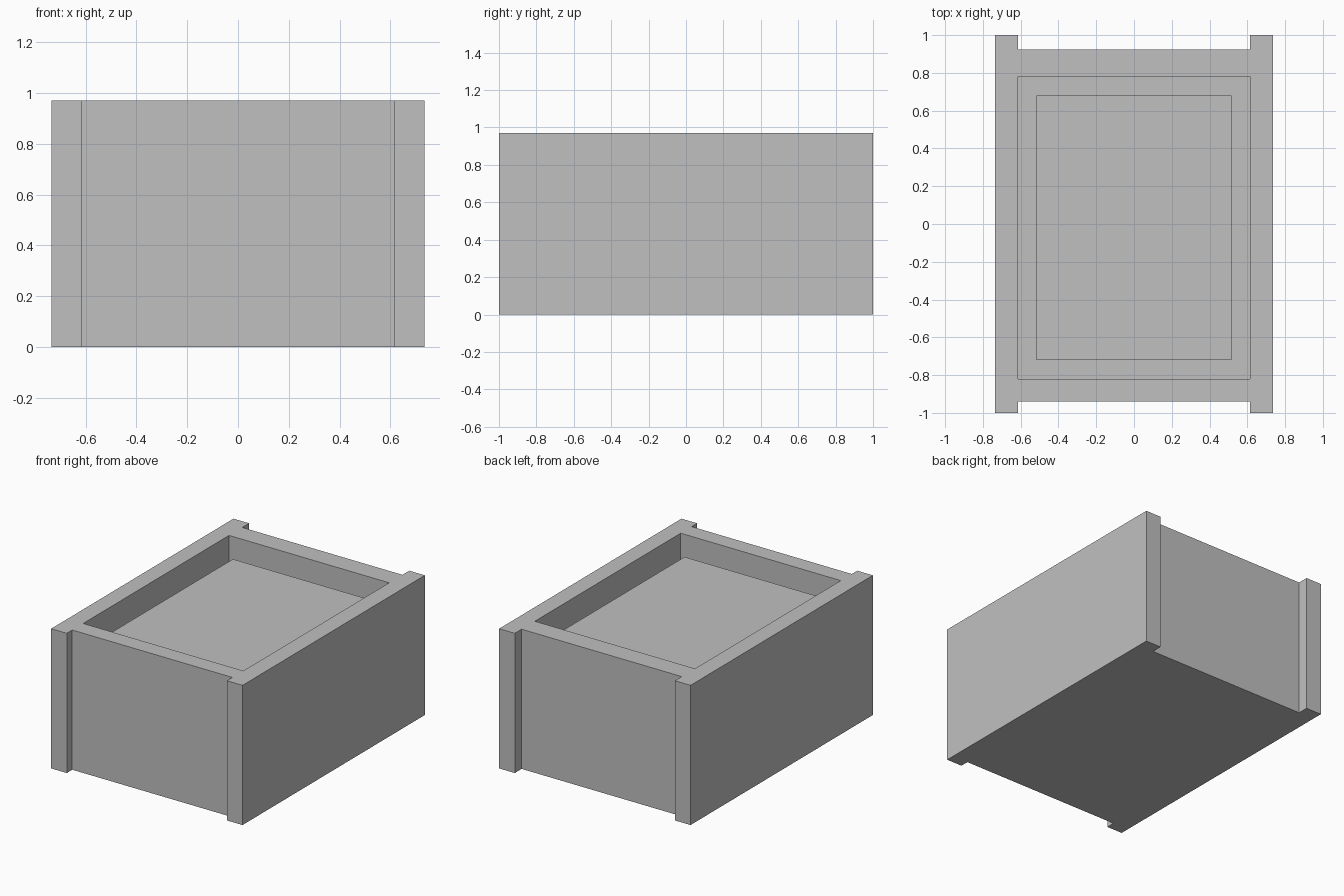
import bpy

cube = bpy.data.objects.get("Cube")
if cube:
    bpy.data.objects.remove(cube, do_unlink=True)

# Single grey material
grey = bpy.data.materials.new("plain_grey")
grey.use_nodes = True
colour = (0.53, 0.53, 0.53, 1)
grey.diffuse_color = colour
grey.node_tree.nodes["Principled BSDF"].inputs["Base Color"].default_value = colour

HEIGHT = 0.97
FLOOR = 0.12
SIDE, INNER = 0.735, 0.615        # outer and inner faces of the side panels
FRONT_OUT, FRONT_IN = -0.94, -0.82
BACK_IN, BACK_OUT = 0.78, 0.925


def prism(name, outline, z0, z1, top_hole=None):
    """Closed upright prism; an optional rectangular pocket opens in its top."""
    n = len(outline)
    verts = [(x, y, z) for z in (z0, z1) for x, y in outline]
    faces = [(i, (i + 1) % n, (i + 1) % n + n, i + n) for i in range(n)]
    faces += [tuple(reversed(range(n))), tuple(range(n, 2 * n))]
    mesh = bpy.data.meshes.new(name)
    mesh.from_pydata(verts, [], faces)
    mesh.materials.append(grey)
    obj = bpy.data.objects.new(name, mesh)
    bpy.context.collection.objects.link(obj)
    return obj


def rect(x0, x1, y0, y1):
    return [(x0, y0), (x1, y0), (x1, y1), (x0, y1)]


# Case outline: side panels project past the front and back panels
outline = [
    (-SIDE, -1), (-INNER, -1), (-INNER, FRONT_OUT), (INNER, FRONT_OUT),
    (INNER, -1), (SIDE, -1), (SIDE, 1), (INNER, 1),
    (INNER, BACK_OUT), (-INNER, BACK_OUT), (-INNER, 1), (-SIDE, 1),
]
case = prism("case", outline, 0, HEIGHT)

# Pocket cut into the case from above
cutter = prism("pocket_cutter", rect(-INNER, INNER, FRONT_IN, BACK_IN), FLOOR, HEIGHT + 0.2)
cutter.hide_render = True
cutter.hide_viewport = True
cut = case.modifiers.new("pocket", "BOOLEAN")
cut.operation = "DIFFERENCE"
cut.solver = "EXACT"
cut.object = cutter

# Bake the cut and drop the helper
bpy.context.view_layer.update()
graph = bpy.context.evaluated_depsgraph_get()
hollow = bpy.data.meshes.new_from_object(case.evaluated_get(graph))
case.modifiers.clear()
case.data = hollow
bpy.data.objects.remove(cutter, do_unlink=True)

# Inner block standing in the pocket, with a gap all round
GAP = 0.1
prism("inner_block",
      rect(-INNER + GAP, INNER - GAP, FRONT_IN + GAP, BACK_IN - GAP),
      FLOOR, HEIGHT - 0.1)
